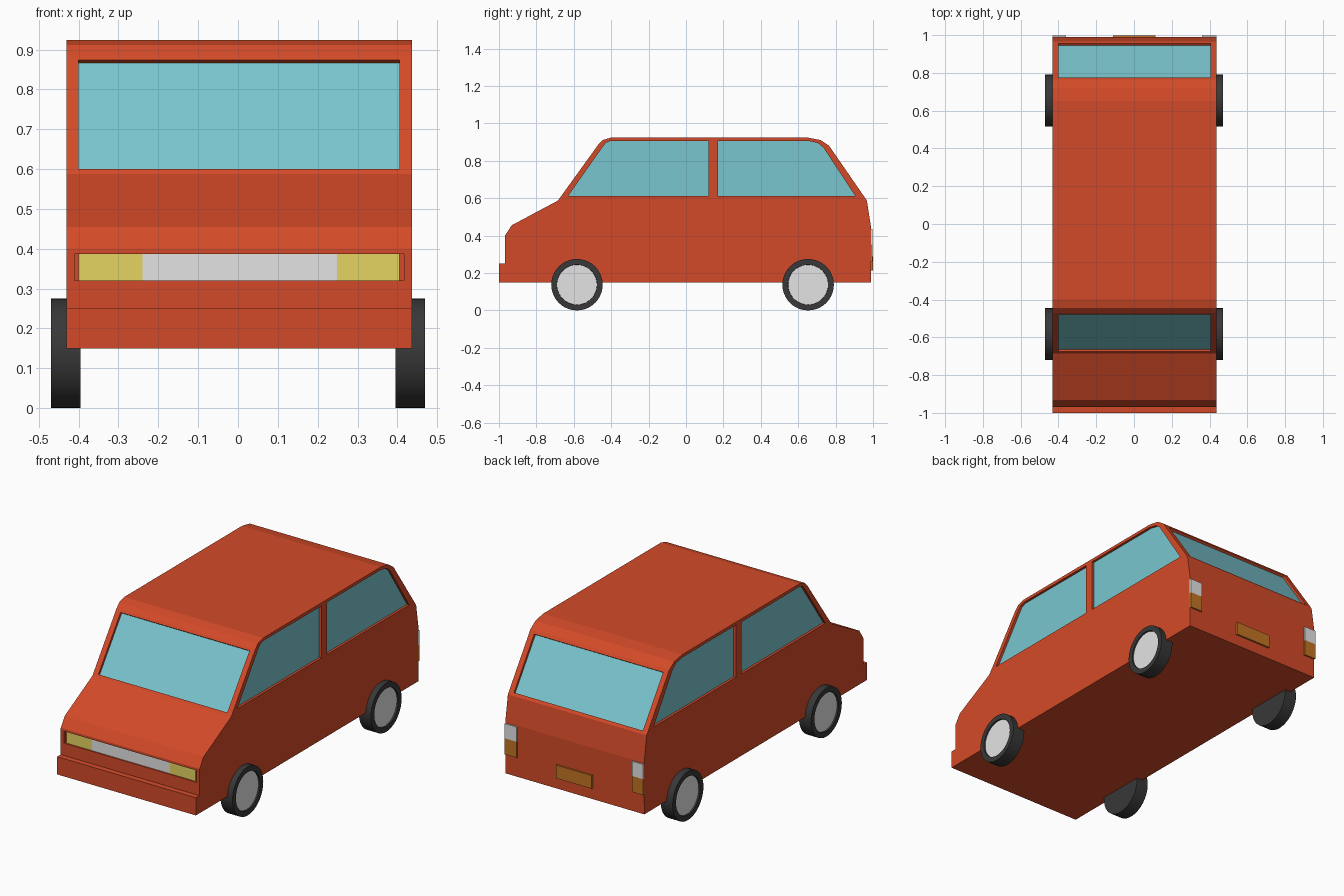
import bpy, bmesh, math
from mathutils import Vector, Matrix

cube = bpy.data.objects.get("Cube")
if cube:
    bpy.data.objects.remove(cube, do_unlink=True)


def material(name, *srgb):
    col = [((c / 255 + 0.055) / 1.055) ** 2.4 for c in srgb] + [1]
    m = bpy.data.materials.new(name)
    m.use_nodes = True
    m.diffuse_color = col
    m.node_tree.nodes["Principled BSDF"].inputs["Base Color"].default_value = col
    return m


RED = material("red paint", 212, 74, 40)
GLASS = material("blue glass", 122, 198, 207)
RUBBER = material("black rubber", 56, 56, 56)
SILVER = material("silver", 228, 228, 228)
YELLOW = material("headlight yellow", 228, 213, 98)
AMBER = material("amber", 196, 116, 36)


def finish(name, bm, *mats):
    bmesh.ops.recalc_face_normals(bm, faces=bm.faces)
    mesh = bpy.data.meshes.new(name)
    bm.to_mesh(mesh)
    bm.free()
    for m in mats:
        mesh.materials.append(m)
    ob = bpy.data.objects.new(name, mesh)
    bpy.context.collection.objects.link(ob)
    return ob


def prism(name, profile, x0, x1, mat):
    """Extrude a (y, z) profile from x0 to x1."""
    bm = bmesh.new()
    face = bm.faces.new([bm.verts.new((x0, y, z)) for y, z in profile])
    out = bmesh.ops.extrude_face_region(bm, geom=[face])["geom"]
    moved = [v for v in out if isinstance(v, bmesh.types.BMVert)]
    bmesh.ops.translate(bm, verts=moved, vec=(x1 - x0, 0, 0))
    return finish(name, bm, mat)


def slab(name, a, b, out, inn, x0, x1, mat):
    """Plate along the line a-b, between two offsets from it (+ is outward)."""
    a, b = Vector(a), Vector(b)
    d = (b - a).normalized()
    n = Vector((-d.y, d.x))
    if n.x * a.x < 0:
        n = -n
    return prism(name, [a + n * out, b + n * out, b + n * inn, a + n * inn], x0, x1, mat)


def cut(target, cutter):
    cutter.hide_render = True
    mod = target.modifiers.new("cut", "BOOLEAN")
    mod.operation, mod.solver, mod.object = "DIFFERENCE", "EXACT", cutter
    bpy.context.view_layer.objects.active = target
    bpy.ops.object.modifier_apply(modifier=mod.name)
    bpy.data.objects.remove(cutter, do_unlink=True)


# Body shell: side profile extruded across the width
X0, X1 = -0.431, 0.437
body = prism("body", [
    (-1, 0.15), (-1, 0.25), (-0.968, 0.25), (-0.968, 0.4), (-0.932, 0.455),
    (-0.685, 0.587), (-0.47, 0.885), (-0.445, 0.911), (-0.4, 0.924),
    (0.65, 0.924), (0.72, 0.911), (0.765, 0.88), (0.967, 0.588),
    (0.99, 0.44), (0.988, 0.15)], X0, X1, RED)

# Windscreen and rear window, set into the sloping ends
D = 0.016
for name, a, b in (("windscreen", (-0.676, 0.6), (-0.478, 0.874)),
                   ("rear_window", (0.957, 0.603), (0.776, 0.864))):
    cut(body, slab("cutter", a, b, 0.05, -D, -0.4, 0.406, RED))
    slab(name, a, b, 0.002 - D, -D - 0.003, -0.4, 0.406, GLASS)

# Side windows, set into both flanks
side_windows = {
    "front_side_window": [(-0.63, 0.612), (-0.445, 0.875), (-0.428, 0.896),
                          (-0.4, 0.907), (0.12, 0.905), (0.12, 0.612)],
    "rear_side_window": [(0.17, 0.612), (0.17, 0.907), (0.65, 0.907),
                         (0.705, 0.895), (0.735, 0.87), (0.905, 0.612)]}
for name, profile in side_windows.items():
    for side, edge, s in (("left", X1, 1), ("right", X0, -1)):
        cut(body, prism("cutter", profile, edge + s * 0.05, edge - s * D, RED))
        prism(side + "_" + name, profile, edge - s * (D - 0.002),
              edge - s * (D + 0.003), GLASS)

# Recessed nose panel with grille and headlights
low, high = (-0.968, 0.32), (-0.968, 0.387)
cut(body, slab("cutter", low, high, 0.02, -0.015, -0.41, 0.417, RED))
for name, xa, xb, mat in (("right_headlight", -0.4, -0.24, YELLOW),
                          ("grille", -0.24, 0.248, SILVER),
                          ("left_headlight", 0.248, 0.406, YELLOW)):
    slab(name, low, high, -0.008, -0.018, xa, xb, mat)

# Tail lamps and rear plate
for side, xa, xb in (("right", X0, -0.36), ("left", 0.36, X1)):
    slab(side + "_reverse_lamp", (0.99, 0.352), (0.99, 0.435), 0.008, -0.005, xa, xb, SILVER)
    slab(side + "_tail_lamp", (0.99, 0.262), (0.99, 0.352), 0.008, -0.005, xa, xb, AMBER)
slab("rear_plate", (0.99, 0.213), (0.99, 0.287), 0.009, -0.005, -0.11, 0.115, AMBER)


# Wheels: tyre cylinder with an inset hub on the outer face
def wheel(name, s, y):
    bm = bmesh.new()
    r = 0.1375
    turn = Matrix.Translation((s * 0.4325, y, r)) @ Matrix.Rotation(s * math.pi / 2, 4, "Y")
    bmesh.ops.create_cone(bm, cap_ends=True, segments=40, radius1=r, radius2=r,
                          depth=0.075, matrix=turn)
    hub = max(bm.faces, key=lambda f: s * f.calc_center_median().x)
    bmesh.ops.inset_region(bm, faces=[hub], thickness=0.03)
    bmesh.ops.inset_region(bm, faces=[hub], thickness=0.001, depth=-0.008)
    hub.material_index = 1
    ob = finish(name, bm, RUBBER, SILVER)
    bpy.ops.object.select_all(action="DESELECT")
    ob.select_set(True)
    bpy.context.view_layer.objects.active = ob
    bpy.ops.object.shade_smooth_by_angle(angle=math.radians(30))


for side, s in (("left", 1), ("right", -1)):
    wheel(side + "_front_wheel", s, -0.583)
    wheel(side + "_rear_wheel", s, 0.653)
